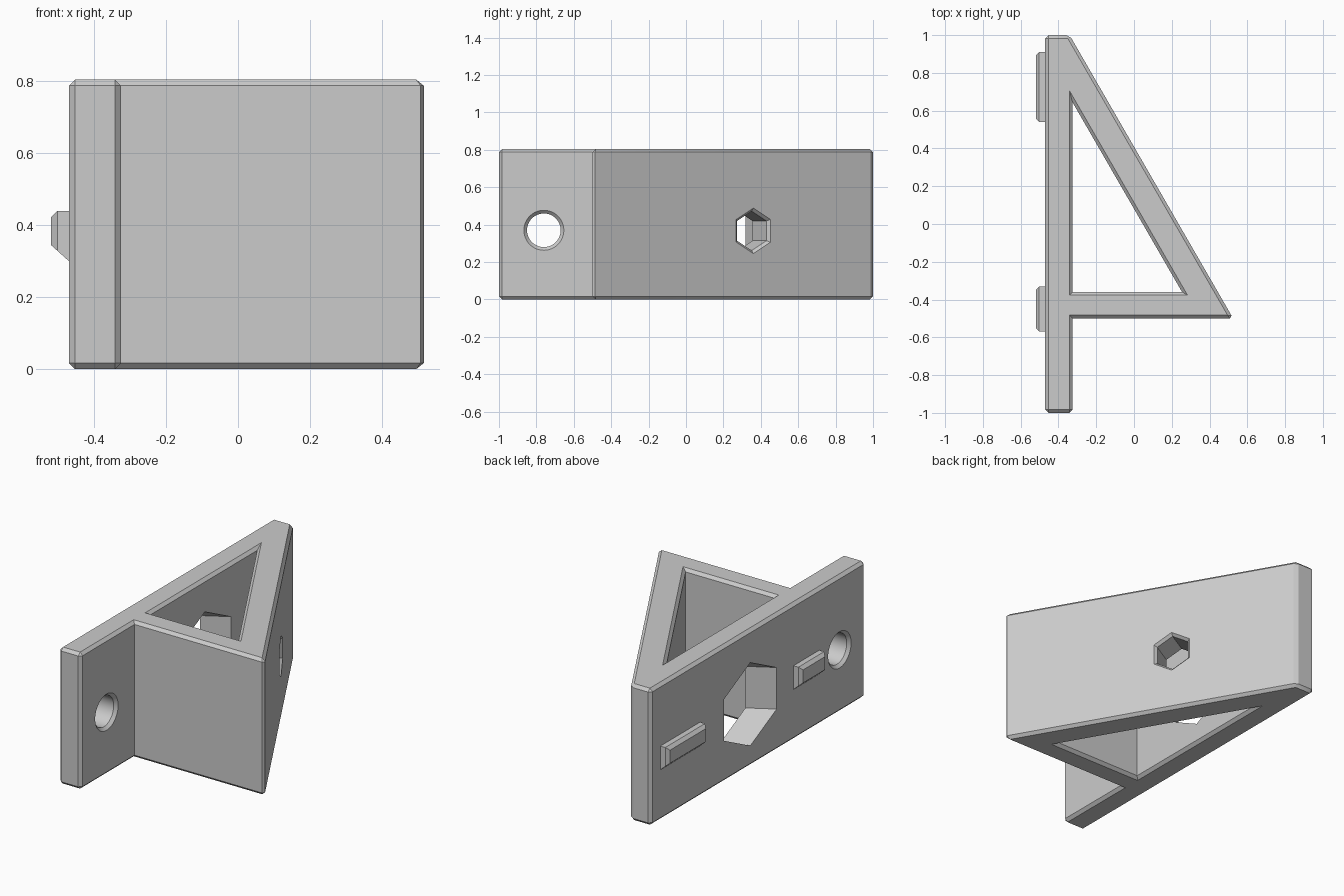
import bpy
import bmesh
from math import sin, cos, pi, radians
from mathutils import Vector, Matrix

if "Cube" in bpy.data.objects:
    bpy.data.objects.remove(bpy.data.objects["Cube"])

HEIGHT = 0.805
CHAMFER = 0.017
OVER = 0.04          # how far cutters overshoot a surface
UP = Vector((0, 0, 1))

grey = bpy.data.materials.new("light grey plastic")
grey.use_nodes = True
grey.diffuse_color = (0.6, 0.6, 0.6, 1)
grey.node_tree.nodes["Principled BSDF"].inputs["Base Color"].default_value = (0.6, 0.6, 0.6, 1)


def loft(name, outline, rings, origin, v, w, bevel_rule=None, bevel=CHAMFER):
    """Skin a 2D outline, scaled per (depth, scale) ring, along axis w."""
    u = v.cross(w)
    frame = Matrix((u, v, w)).transposed()
    bm = bmesh.new()
    loops = [[bm.verts.new(Vector(origin) + frame @ Vector((x * s, y * s, d)))
              for x, y in outline] for d, s in rings]
    n = len(outline)
    for a, b in zip(loops, loops[1:]):
        for i in range(n):
            j = (i + 1) % n
            bm.faces.new((a[i], a[j], b[j], b[i]))
    bm.faces.new(loops[0])
    bm.faces.new(loops[-1])
    bmesh.ops.recalc_face_normals(bm, faces=bm.faces)
    if bevel_rule:
        edges = [e for e in bm.edges if bevel_rule(e)]
        bmesh.ops.bevel(bm, geom=edges, offset=bevel, offset_type='OFFSET',
                        segments=1, profile=0.5, affect='EDGES')
    mesh = bpy.data.meshes.new(name)
    bm.to_mesh(mesh)
    bm.free()
    mesh.materials.append(grey)
    obj = bpy.data.objects.new(name, mesh)
    bpy.context.collection.objects.link(obj)
    return obj


def polygon(n):
    return [(cos(2 * pi * i / n + pi / 2), sin(2 * pi * i / n + pi / 2)) for i in range(n)]


def flared(r, start, end, both=True):
    """Rings of a hole whose mouths are chamfered at 45 degrees."""
    rings = [(start - OVER, r + CHAMFER + OVER), (start + CHAMFER, r)]
    if both:
        return rings + [(end - CHAMFER, r), (end + OVER, r + CHAMFER + OVER)]
    return rings + [(end, r)]


def activate(obj):
    bpy.ops.object.select_all(action='DESELECT')
    obj.select_set(True)
    bpy.context.view_layer.objects.active = obj


def cut(body, cutter):
    cutter.hide_render = True
    mod = body.modifiers.new("cut", 'BOOLEAN')
    mod.operation = 'DIFFERENCE'
    mod.solver = 'EXACT'
    mod.object = cutter
    activate(body)
    bpy.ops.object.modifier_apply(modifier=mod.name)
    bpy.data.objects.remove(cutter)


# Back plate and triangular brace as one chamfered prism
LEFT, INNER = -0.47, -0.325
footprint = [(LEFT, -1), (INNER, -1), (INNER, -0.5), (0.525, -0.5), (-0.341, 1), (LEFT, 1)]
bracket = loft("bracket_body", footprint, [(0, 1), (HEIGHT, 1)], (0, 0, 0),
               Vector((0, 1, 0)), UP, lambda e: e.is_convex)

# Triangular opening, outlined around its inscribed circle
r = 0.212
triangle = [(-1, -1), (3 ** 0.5, -1), (-1, 2 + 3 ** 0.5)]
cut(bracket, loft("opening_cutter", triangle, flared(r, 0, HEIGHT),
                  (INNER + r, -0.36 + r, 0), Vector((0, 1, 0)), UP))

# Round screw hole through the plate
cut(bracket, loft("screw_cutter", polygon(48), flared(0.09, LEFT, INNER),
                  (0, -0.76, 0.37), UP, Vector((1, 0, 0))))

# Hexagonal hole square to the slanted wall, with a wide access hole in the plate
slant = Vector((-cos(pi / 6), -sin(pi / 6), 0))
centre = (0.029, 0.36, 0.367)
cut(bracket, loft("hex_cutter", polygon(6), flared(0.105, 0, 0.25, both=False),
                  centre, UP, slant))
cut(bracket, loft("access_cutter", polygon(6), [(0.24, 0.245), (0.9, 0.245)],
                  centre, UP, slant))

activate(bracket)
bpy.ops.object.shade_smooth_by_angle(angle=radians(28))

# Locating ribs on the outside of the plate, sloped underneath
FRONT = -0.52
rib_profile = [(0.46, 0.295), (0.47, 0.30), (0.52, 0.345), (0.52, 0.44), (0.46, 0.44)]


def outer_edge(e):
    on_face = all(abs(v.co.x - FRONT) < 0.001 for v in e.verts)
    return on_face and max(v.co.z for v in e.verts) > 0.4


for name, y0, y1 in (("rear_rib", 0.54, 0.91), ("front_rib", -0.57, -0.33)):
    # the axis along +y puts the profile's first coordinate along -x
    loft(name, rib_profile, [(y0, 1), (y1, 1)], (0, 0, 0), UP, Vector((0, 1, 0)),
         outer_edge, 0.018)
